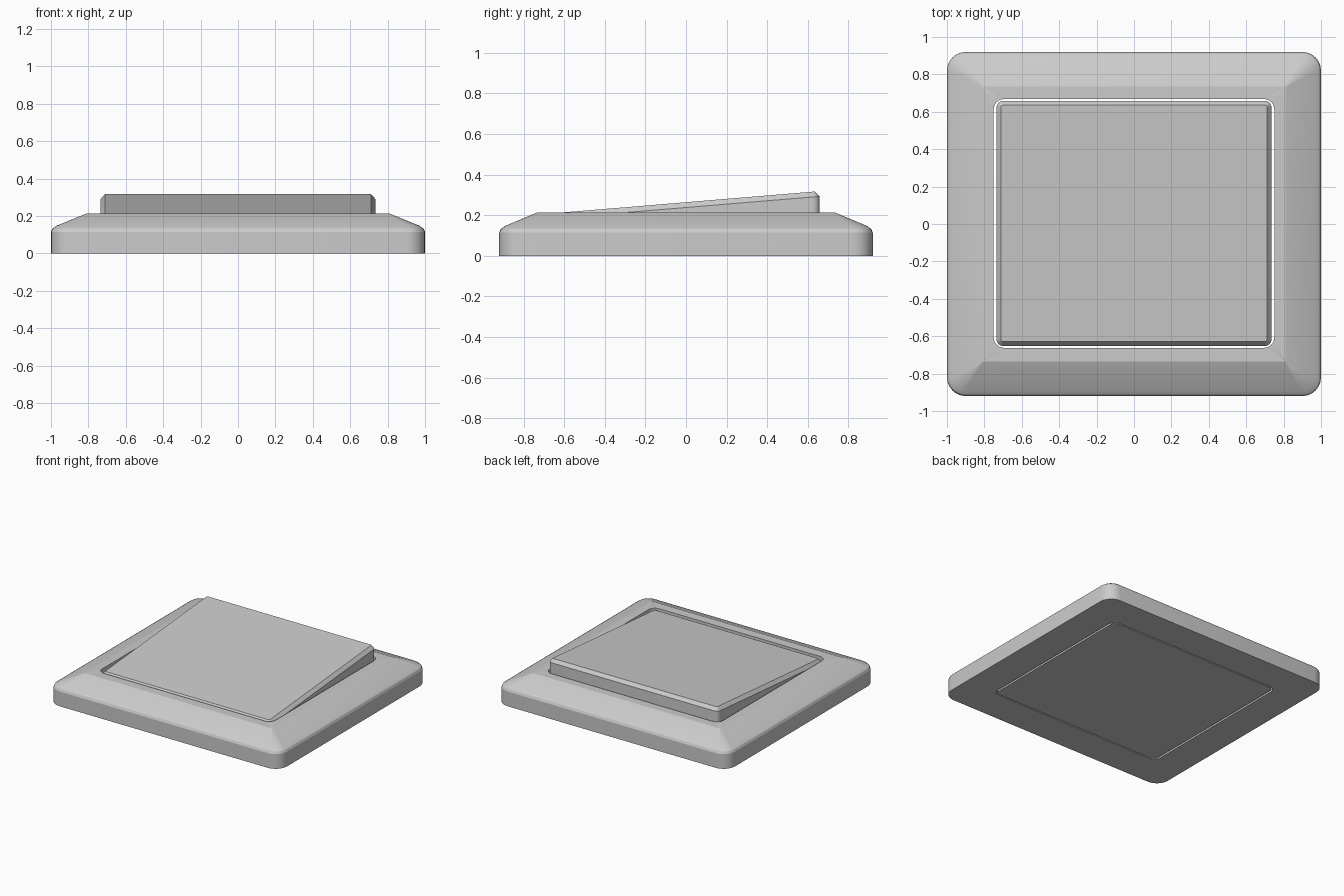
import bpy, bmesh, math

if "Cube" in bpy.data.objects:
    bpy.data.objects.remove(bpy.data.objects["Cube"])

SEG = 6  # arc segments per corner


def ring(bm, hx, hy, r, height, cy=0.0):
    """Rounded rectangle loop; height is a number or a function of y."""
    verts = []
    for k, (sx, sy) in enumerate([(1, 1), (-1, 1), (-1, -1), (1, -1)]):
        for i in range(SEG + 1):
            a = (k + i / SEG) * math.pi / 2
            x = sx * (hx - r) + r * math.cos(a)
            y = cy + sy * (hy - r) + r * math.sin(a)
            z = height(y) if callable(height) else height
            verts.append(bm.verts.new((x, y, z)))
    return verts


def bridge(bm, a, b):
    n = len(a)
    for i in range(n):
        j = (i + 1) % n
        bm.faces.new((a[i], a[j], b[j], b[i]))


def finish(bm, name):
    bmesh.ops.remove_doubles(bm, verts=bm.verts, dist=1e-5)
    bmesh.ops.recalc_face_normals(bm, faces=bm.faces)
    mesh = bpy.data.meshes.new(name)
    bm.to_mesh(mesh)
    bm.free()
    ob = bpy.data.objects.new(name, mesh)
    bpy.context.collection.objects.link(ob)
    bpy.ops.object.select_all(action='DESELECT')
    ob.select_set(True)
    bpy.context.view_layer.objects.active = ob
    bpy.ops.object.shade_smooth_by_angle(angle=math.radians(20))
    return ob


# Wall plate: bevelled frame with a rounded opening right through it
bm = bmesh.new()
profile = [
    (1.0, 0.92, 0.10, 0.0, 0.0),
    (1.0, 0.92, 0.10, 0.115, 0.0),
    (0.992, 0.912, 0.092, 0.132, 0.0),
    (0.97, 0.89, 0.075, 0.148, 0.0),
    (0.81, 0.735, 0.0005, 0.213, 0.0),
    (0.75, 0.665, 0.055, 0.213, 0.003),
    (0.75, 0.665, 0.055, 0.0, 0.003),
]
loops = [ring(bm, *p) for p in profile]
for i, loop in enumerate(loops):
    bridge(bm, loop, loops[(i + 1) % len(loops)])
finish(bm, "wall_plate")


# Rocker: wedge-topped key with chamfered edges
def tilt(drop):
    return lambda y: 0.317 - drop + 0.083 * (y - 0.635)


bm = bmesh.new()
bottom = ring(bm, 0.735, 0.655, 0.035, 0.0, 0.003)
side = ring(bm, 0.735, 0.655, 0.035, tilt(0.026), 0.003)
top = ring(bm, 0.712, 0.632, 0.012, tilt(0.0), 0.003)
bridge(bm, bottom, side)
bridge(bm, side, top)
bm.faces.new(top)
bm.faces.new(bottom[::-1])
finish(bm, "rocker_key")
